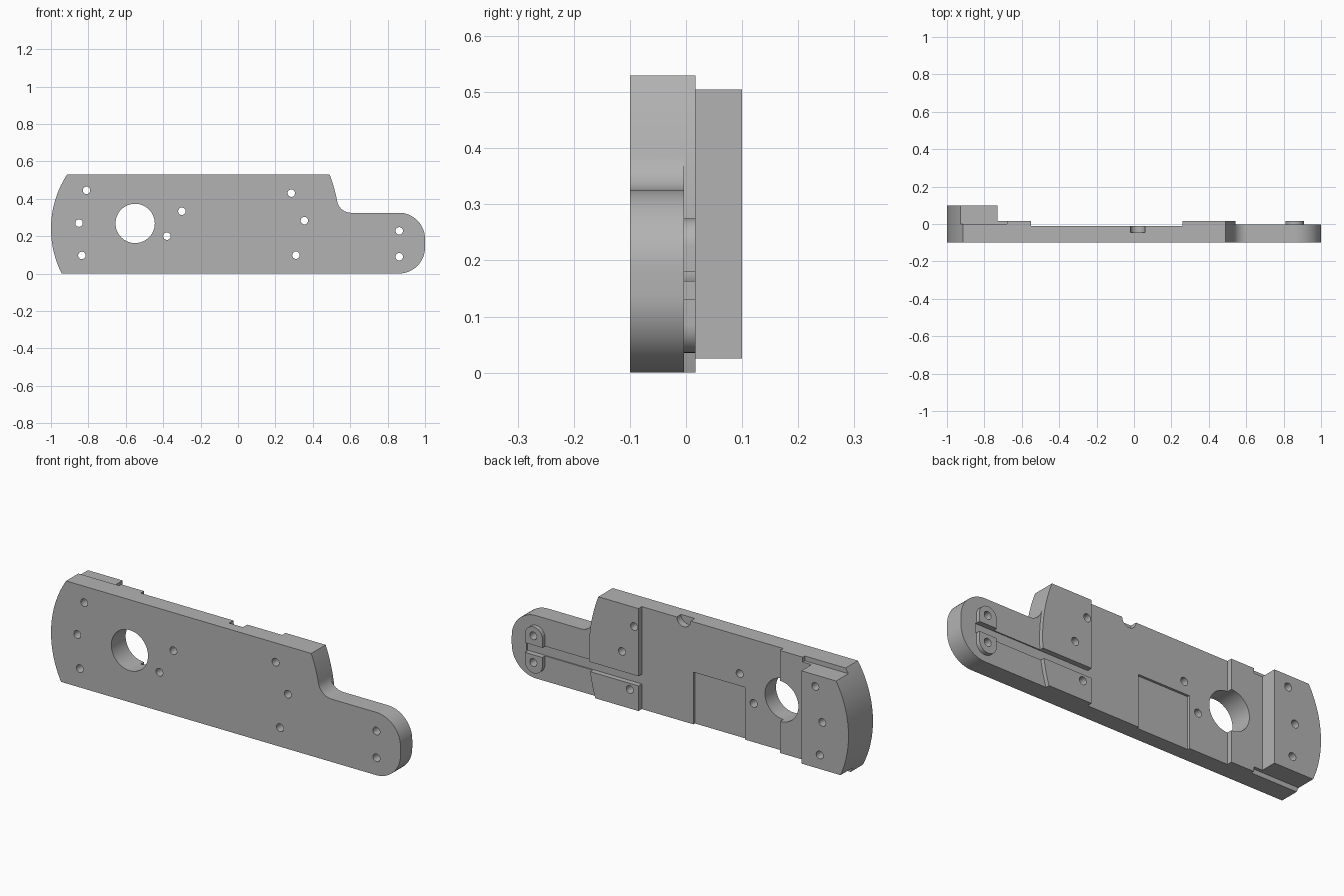
import bpy, bmesh
from math import sin, cos, atan2, sqrt, pi

if "Cube" in bpy.data.objects:
    bpy.data.objects.remove(bpy.data.objects["Cube"], do_unlink=True)

grey = bpy.data.materials.new("machined grey")
grey.use_nodes = True
COLOUR = (0.45, 0.45, 0.45, 1)
grey.diffuse_color = COLOUR
grey.node_tree.nodes["Principled BSDF"].inputs["Base Color"].default_value = COLOUR


def arc(cx, cz, r, a0, a1, n=16):
    return [(cx + r * cos(a0 + (a1 - a0) * i / n),
             cz + r * sin(a0 + (a1 - a0) * i / n)) for i in range(n + 1)]


def prism(name, profile, y0, y1):
    """Extrude an x-z profile from y0 to y1."""
    bm = bmesh.new()
    face = bm.faces.new([bm.verts.new((x, y0, z)) for x, z in profile])
    new = bmesh.ops.extrude_face_region(bm, geom=[face])["geom"]
    bmesh.ops.translate(bm, vec=(0, y1 - y0, 0),
                        verts=[v for v in new if isinstance(v, bmesh.types.BMVert)])
    bmesh.ops.recalc_face_normals(bm, faces=bm.faces)
    mesh = bpy.data.meshes.new(name)
    bm.to_mesh(mesh)
    bm.free()
    mesh.materials.append(grey)
    ob = bpy.data.objects.new(name, mesh)
    bpy.context.collection.objects.link(ob)
    return ob


def box(name, x0, x1, y0, y1, z0, z1):
    return prism(name, [(x0, z0), (x1, z0), (x1, z1), (x0, z1)], y0, y1)


def cylinder(name, x, z, r, y0, y1, n=32):
    return prism(name, arc(x, z, r, 0, 2 * pi, n)[:-1], y0, y1)


def combine(tool, operation="DIFFERENCE"):
    mod = plate.modifiers.new("cut", "BOOLEAN")
    mod.operation = operation
    mod.solver = "EXACT"
    mod.object = tool
    tool.hide_render = True
    bpy.context.view_layer.objects.active = plate
    bpy.ops.object.modifier_apply(modifier=mod.name)
    bpy.data.objects.remove(tool, do_unlink=True)


# Levels of the stepped back face
FRONT, ARM, WEB, PAD, BACK = -0.1, -0.004, -0.01, 0.017, 0.1
TOP, FAR = 0.53, 0.2

# Outline: large end arcs, a filleted step and a rounded arm
LX, LZ, LR = -0.47, 0.24, 0.53
SX, SZ, SR = -0.256, 0.24, 0.8
fillet_r, fillet_z = 0.075, 0.4
fillet_x = SX + sqrt((SR + fillet_r) ** 2 - (fillet_z - SZ) ** 2)
join = atan2(fillet_z - SZ, fillet_x - SX)
high = atan2(TOP - SZ, sqrt(SR ** 2 - (TOP - SZ) ** 2))
left_top = atan2(TOP - LZ, -sqrt(LR ** 2 - (TOP - LZ) ** 2))
left_low = 2 * pi + atan2(-LZ, -sqrt(LR ** 2 - LZ ** 2))
outline = (arc(LX, LZ, LR, left_top, left_low, 24)
           + arc(0.86, 0.14, 0.14, -pi / 2, 0)
           + arc(0.86, 0.185, 0.14, 0, pi / 2)
           + arc(fillet_x, fillet_z, fillet_r, -pi / 2, join - pi, 12)
           + arc(SX, SZ, SR, join, high, 8)[1:])
plate = prism("side_plate", outline, FRONT, BACK)

# Back steps: everything beside the end block, then the thin web
combine(box("pad_step", -0.73, 1.2, PAD, FAR, -0.1, 0.7))
combine(box("web_step", -0.55, 0.26, WEB, FAR, -0.1, 0.7))

# Arm is lowered outside the curved pad edge
edge = arc(SX, SZ, SR, -0.36, join, 24)
combine(prism("arm_step", edge + [(1.2, edge[-1][1]), (1.2, edge[0][1])], ARM, FAR))

# Ledges above and below the end block
for z0, z1 in ((-0.1, 0.025), (0.505, 0.7)):
    combine(box("ledge", -1.2, -0.68, 0, FAR, z0, z1))

# Oval boss on the arm, then the slot running through boss and pad
boss = arc(0.86, 0.225, 0.05, 0, pi) + arc(0.86, 0.085, 0.05, pi, 2 * pi)
combine(prism("boss", boss, -0.05, PAD), "UNION")
combine(box("slot", 0.2, 0.915, -0.01, FAR, 0.13, 0.18))

# Shallow pocket and half-round notch in the web
combine(box("pocket", -0.33, -0.035, -0.022, FAR, -0.1, 0.27))
combine(cylinder("notch", 0.02, TOP, 0.04, -0.045, FAR))

# Large bore and screw holes
combine(cylinder("bore", -0.55, 0.268, 0.105, -FAR, FAR, 64))
holes = [(-0.81, 0.445), (-0.85, 0.27), (-0.835, 0.097), (-0.38, 0.2),
         (-0.3, 0.333), (0.285, 0.43), (0.355, 0.283), (0.31, 0.098),
         (0.862, 0.228), (0.862, 0.09)]
for x, z in holes:
    combine(cylinder("screw_hole", x, z, 0.02, -FAR, FAR, 24))

bpy.ops.object.select_all(action="DESELECT")
plate.select_set(True)
bpy.context.view_layer.objects.active = plate
bpy.ops.object.shade_smooth_by_angle(angle=0.5)
